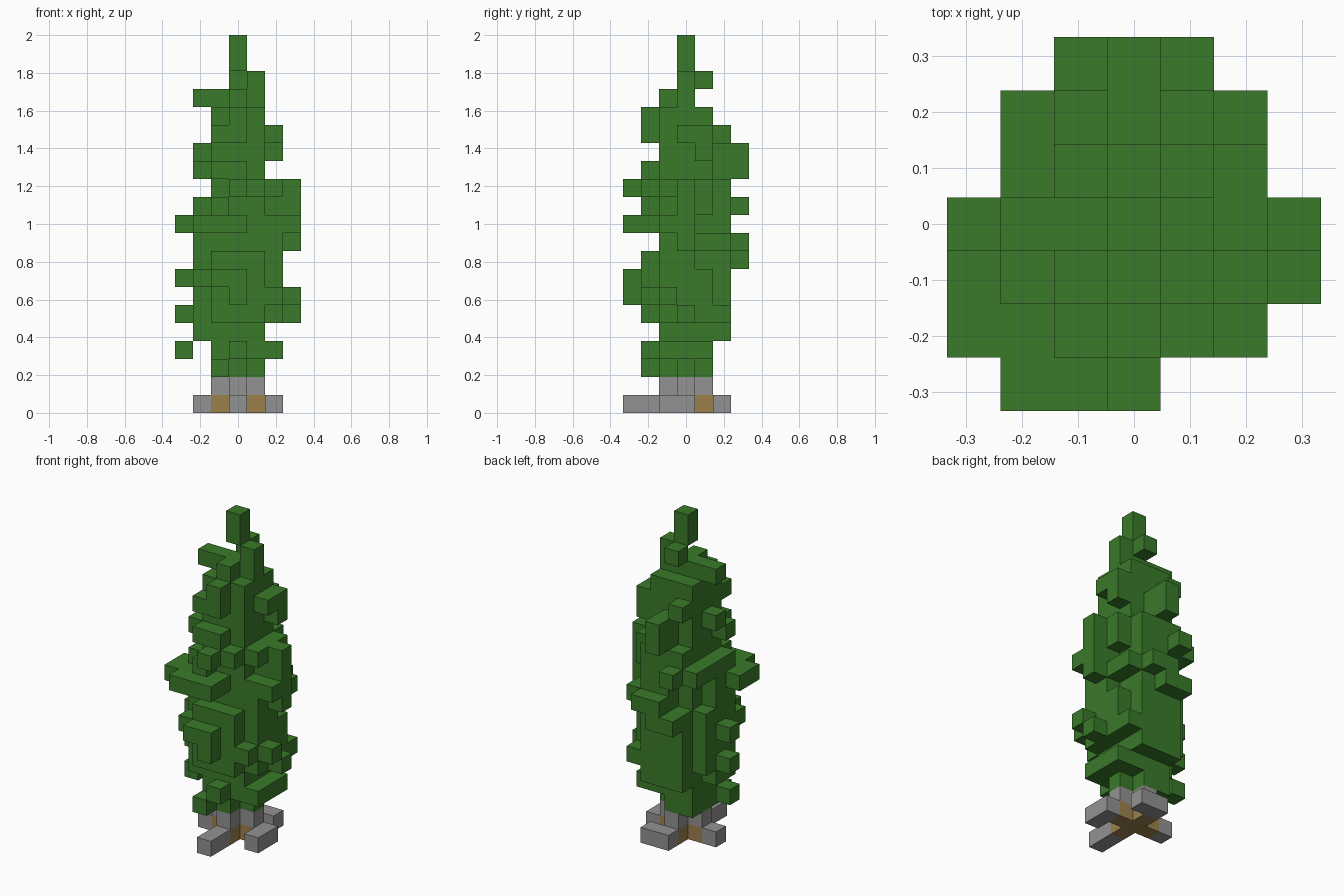
import bpy
import bmesh
from mathutils import Vector

default_cube = bpy.data.objects.get("Cube")
if default_cube:
    bpy.data.objects.remove(default_cube, do_unlink=True)

LAYERS = 21
UNIT = 2 / LAYERS
occupied = {}


def make_material(name, colour):
    material = bpy.data.materials.new(name)
    material.use_nodes = True
    material.diffuse_color = (*colour, 1)
    shader = material.node_tree.nodes["Principled BSDF"]
    shader.inputs["Base Color"].default_value = (*colour, 1)
    shader.inputs["Roughness"].default_value = 0.9
    return material


leaf_green = make_material("leaf green", (0.042, 0.195, 0.023))
stone_grey = make_material("stone grey", (0.29, 0.29, 0.29))
earth_brown = make_material("earth brown", (0.33, 0.215, 0.073))


def span(limits):
    """A single number is one cell, a pair is an inclusive run of cells."""
    if isinstance(limits, int):
        return range(limits, limits + 1)
    return range(limits[0], limits[1] + 1)


def fill(part, *blocks):
    """Claim the free grid cells of each (x, y, layer) block for a part."""
    for xs, ys, layers in blocks:
        for x in span(xs):
            for y in span(ys):
                for layer in span(layers):
                    occupied.setdefault((x, y, layer), part)


def fill_disc(part, layers, radius_squared):
    for layer in span(layers):
        for x in range(-3, 4):
            for y in range(-3, 4):
                if x * x + y * y <= radius_squared:
                    fill(part, (x, y, layer))


def build_part(part, material):
    """Build only the outside faces of the cells that belong to a part."""
    bm = bmesh.new()
    for cell, owner in occupied.items():
        if owner != part:
            continue
        centre = (Vector(cell) + Vector((0, 0, 0.5))) * UNIT
        for axis in range(3):
            for sign in (-1, 1):
                normal = Vector((0, 0, 0))
                normal[axis] = sign
                neighbour = tuple(int(c) for c in Vector(cell) + normal)
                if neighbour in occupied:
                    continue
                side = Vector((0, 0, 0))
                side[(axis + 1) % 3] = 1
                up = normal.cross(side)
                corners = (-side - up, side - up, side + up, up - side)
                bm.faces.new([bm.verts.new(centre + (normal + c) * UNIT / 2)
                              for c in corners])
    bmesh.ops.remove_doubles(bm, verts=bm.verts[:], dist=UNIT / 100)
    # Merge the flat runs of cells into larger faces
    bmesh.ops.dissolve_limit(bm, angle_limit=0.01, verts=bm.verts[:], edges=bm.edges[:])
    mesh = bpy.data.meshes.new(part)
    bm.to_mesh(mesh)
    bm.free()
    mesh.materials.append(material)
    bpy.context.collection.objects.link(bpy.data.objects.new(part, mesh))


# Root soil: a small plus at ground level
fill_disc("root_soil", 0, 1)

# Stone base: a plus-shaped stump and four offset feet around the soil
fill_disc("stone_base", 1, 1)
fill("stone_base",
     (0, (-3, -2), 0),
     (2, (-1, 0), 0),
     (-2, 0, 0),
     ((0, 1), 2, 0))

# Foliage core: slim at both ends, full in the middle
fill_disc("foliage_core", 2, 1)
fill_disc("foliage_core", (3, 16), 2)
fill_disc("foliage_core", (5, 7), 5)
fill("foliage_core",
     (-1, (-1, 1), 2),
     ((-1, 1), (-2, 2), 8),
     (-2, (-1, 1), 8),
     (2, (-1, 0), 8),
     (-2, (-1, 0), (9, 10)),
     (2, (-1, 0), (9, 10)),
     (2, (1, 2), 9),
     ((0, 1), 2, (9, 10)),
     ((-1, 1), 2, (11, 12)),
     (-2, (-1, 2), 11),
     (2, (0, 1), 11),
     (2, (-1, 1), 12))

# Tree top: a narrow spire with a few stray twigs
fill("tree_top",
     ((-2, 1), 0, 17),
     (0, -1, 17),
     (1, 0, 18),
     (0, 1, 18),
     (0, 0, (19, 20)))

# Tufts on each side
fill("front_tufts",
     (-1, -2, 2),
     (0, -2, 3),
     (0, -3, 6),
     ((-1, 0), -3, 7),
     (2, -2, 6),
     (-2, -2, 7),
     ((-2, 0), -3, 10),
     ((-2, 0), -2, 10),
     (-1, -2, 11),
     ((0, 1), -2, 12),
     (0, -3, 12),
     ((-1, 0), -2, 13),
     ((-1, 0), -2, 15),
     (0, -2, 16))
fill("back_tufts",
     ((-1, 1), 2, 4),
     (2, 2, 5),
     ((-1, 0), 3, 8),
     ((0, 1), 3, 9),
     (-1, 3, 11),
     (0, (2, 3), (13, 14)),
     (-1, 2, 15))
fill("left_tufts",
     (2, (-1, 1), 3),
     (3, 0, 5),
     (3, -1, 6),
     (3, 0, (9, 12)),
     (3, -1, 10),
     (2, 1, 14),
     (2, (0, 1), 15))
fill("right_tufts",
     (-3, 0, 3),
     (-2, (-1, 0), 4),
     (-3, 0, 5),
     (-3, 0, 7),
     (-3, (-2, -1), 10),
     (-2, -1, 13),
     (-2, 0, 14))

build_part("root_soil", earth_brown)
build_part("stone_base", stone_grey)
for name in ("foliage_core", "tree_top", "front_tufts", "back_tufts",
             "left_tufts", "right_tufts"):
    build_part(name, leaf_green)
